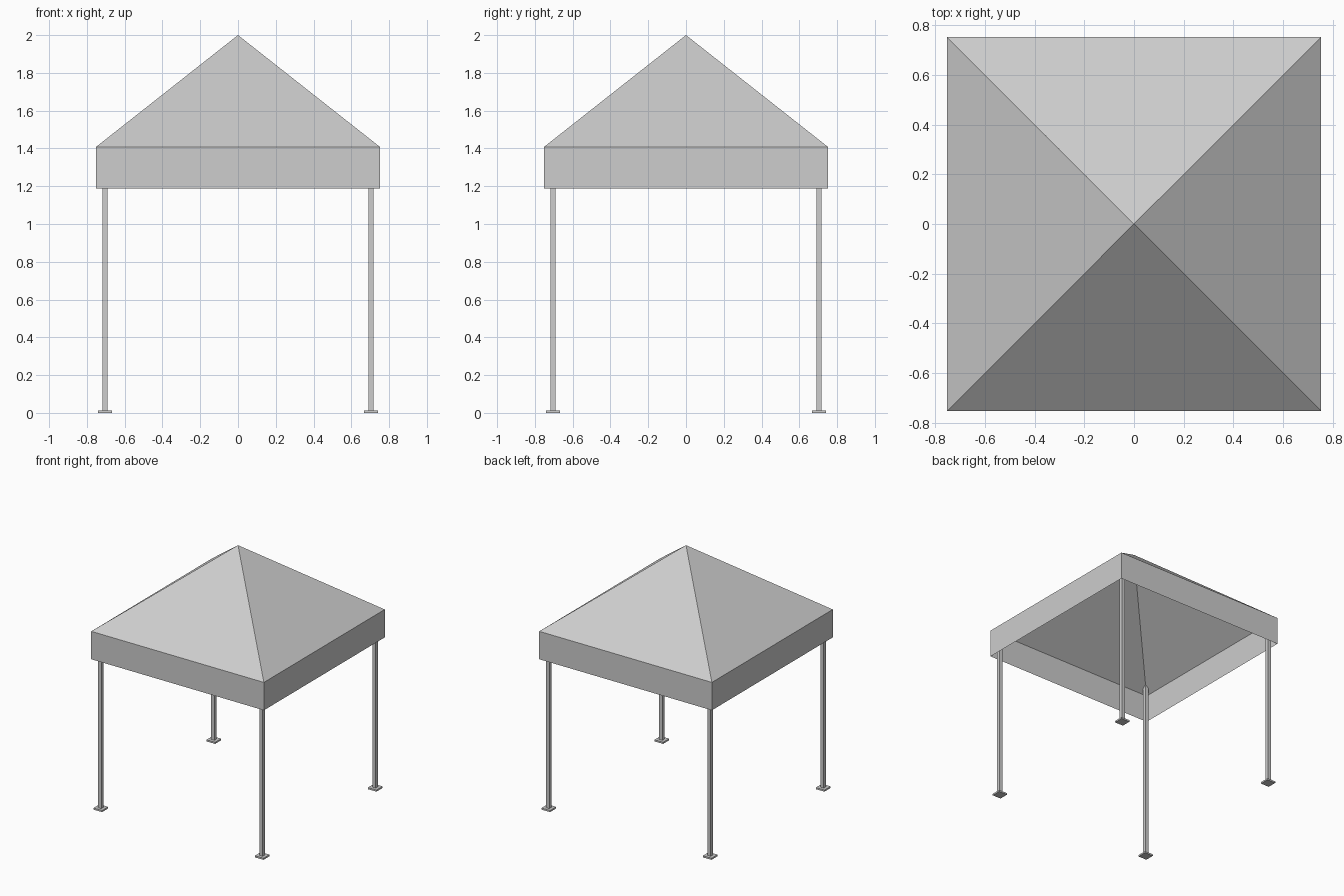
import bpy
import bmesh

cube = bpy.data.objects.get("Cube")
if cube:
    bpy.data.objects.remove(cube, do_unlink=True)

HALF = 0.753      # half width of the canopy
EAVE = 1.407      # height where roof meets valance
HEM = 1.187       # lower edge of the valance
APEX = 2.0
LEG = 0.704       # leg centre offset
CORNERS = [(-1, -1), (1, -1), (1, 1), (-1, 1)]

grey = bpy.data.materials.new("light_grey")
grey.use_nodes = True
colour = (0.61, 0.61, 0.61, 1)
grey.diffuse_color = colour
grey.node_tree.nodes["Principled BSDF"].inputs["Base Color"].default_value = colour


def finish(name, bm):
    mesh = bpy.data.meshes.new(name)
    bm.normal_update()
    bm.to_mesh(mesh)
    bm.free()
    mesh.materials.append(grey)
    obj = bpy.data.objects.new(name, mesh)
    bpy.context.collection.objects.link(obj)
    return obj


def roof_height(x, y):
    return APEX - (APEX - EAVE) * max(abs(x), abs(y)) / HALF


def box(name, x, y, width, bottom, top, fit_roof=False):
    bm = bmesh.new()
    bmesh.ops.create_cube(bm, size=1)
    for v in bm.verts:
        upper = v.co.z > 0
        v.co.x = x + v.co.x * width
        v.co.y = y + v.co.y * width
        v.co.z = top if upper else bottom
        if upper and fit_roof:
            v.co.z = roof_height(v.co.x, v.co.y) - 0.003
    return finish(name, bm)


# Pyramid roof: four sloping fabric sheets
bm = bmesh.new()
eaves = [bm.verts.new((x * HALF, y * HALF, EAVE)) for x, y in CORNERS]
peak = bm.verts.new((0, 0, APEX))
for i in range(4):
    bm.faces.new((eaves[i], eaves[(i + 1) % 4], peak))
finish("canopy_roof", bm)

# Valance: open band hanging from the eaves
bm = bmesh.new()
upper = [bm.verts.new((x * HALF, y * HALF, EAVE)) for x, y in CORNERS]
lower = [bm.verts.new((x * HALF, y * HALF, HEM)) for x, y in CORNERS]
for i in range(4):
    j = (i + 1) % 4
    bm.faces.new((lower[i], lower[j], upper[j], upper[i]))
finish("canopy_valance", bm)

# Four square legs on foot plates
for x, y in CORNERS:
    place = ("front" if y < 0 else "back") + ("_left" if x > 0 else "_right")
    box(place + "_leg", x * LEG, y * LEG, 0.028, 0.012, EAVE, fit_roof=True)
    box(place + "_foot_plate", x * LEG, y * LEG, 0.075, 0, 0.013)
